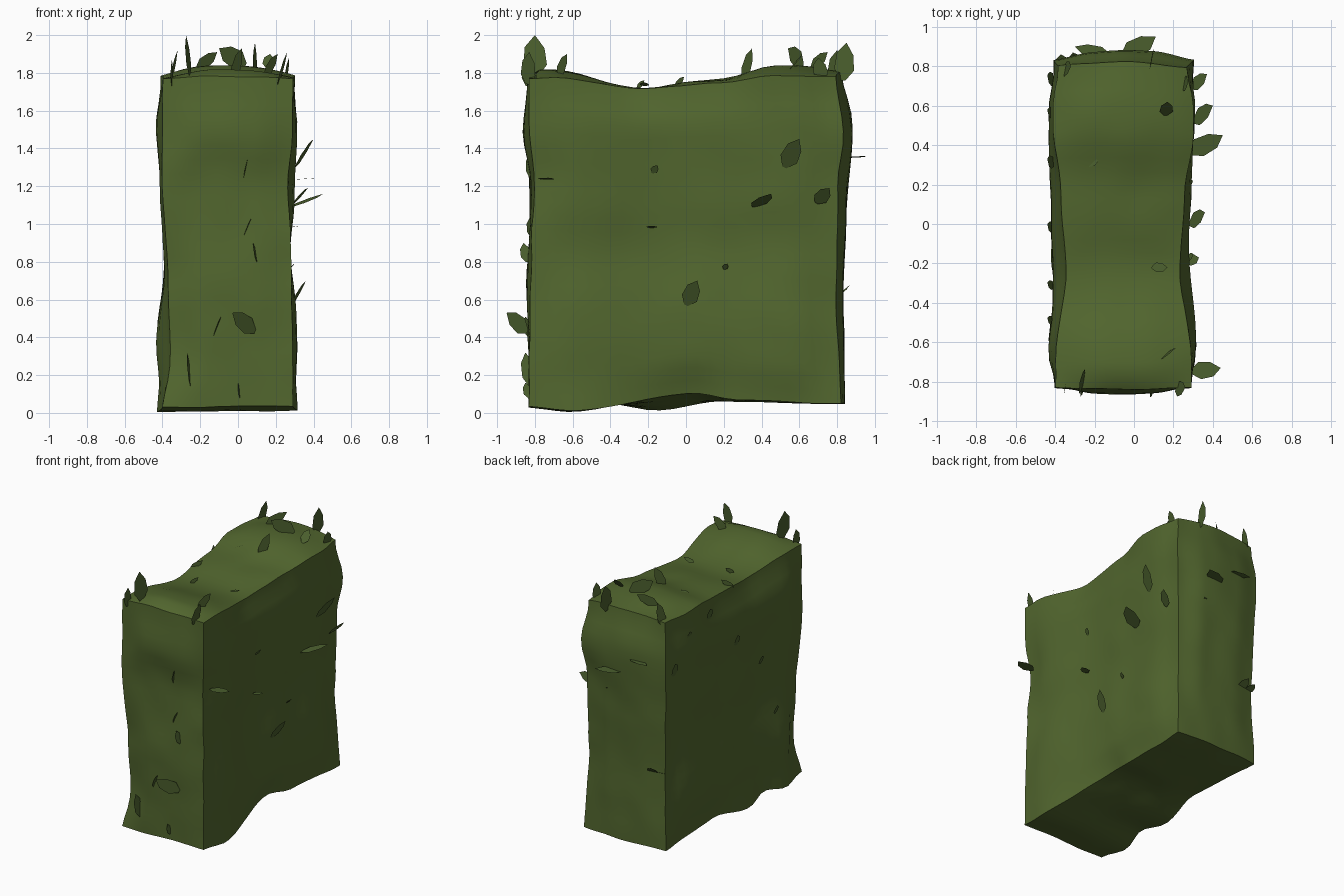
import bpy, bmesh, math
from mathutils import Vector, noise

if "Cube" in bpy.data.objects:
    bpy.data.objects.remove(bpy.data.objects["Cube"])


def material(name, color):
    m = bpy.data.materials.new(name)
    m.diffuse_color = (*color, 1)
    m.use_nodes = True
    m.node_tree.nodes["Principled BSDF"].inputs["Base Color"].default_value = m.diffuse_color
    return m


def curve(points, t):
    """Smoothly interpolated profile value at t."""
    if t <= points[0][0]:
        return points[0][1]
    for (a, va), (b, vb) in zip(points, points[1:]):
        if t <= b:
            k = (t - a) / (b - a)
            return va + (vb - va) * k * k * (3 - 2 * k)
    return points[-1][1]


def lerp(a, b, k):
    return a + (b - a) * k


def near(d):
    """1 on an edge, fading to 0 at 0.2 away from it."""
    k = max(0, 1 - abs(d) / .2)
    return k * k * (3 - 2 * k)


# Wavy outlines of the clipped hedge faces
LEFT_Z = [(0, .01), (.4, -.02), (.75, .02), (1.2, 0), (1.5, -.025), (1.78, .005)]
LEFT_Y = [(-.84, -.405), (-.7, -.415), (-.35, -.385), (.1, -.40), (.55, -.41), (.85, -.385)]
RIGHT_Z = [(0, 0), (.4, .015), (.9, -.02), (1.15, 0), (1.55, .015), (1.78, 0)]
RIGHT_Y = [(-.84, .29), (-.6, .30), (-.1, .26), (.2, .275), (.6, .295), (.85, .275)]
FRONT_Z = [(0, -.825), (.3, -.825), (.65, -.835), (1.2, -.815), (1.5, -.855), (1.78, -.83)]
BACK_Z = [(0, .82), (.65, .815), (1.0, .83), (1.5, .86), (1.78, .80)]
TOP_Y = [(-.84, 1.77), (-.7, 1.775), (-.22, 1.72), (.2, 1.745), (.5, 1.785), (.84, 1.78)]
CROWN_Y = [(-.84, .01), (-.76, .045), (-.22, 0), (.1, .02), (.6, .06), (.85, .03)]
BOTTOM_NEAR = [(-.84, .035), (-.6, .01), (.05, .105), (.3, .065), (.84, .05)]
BOTTOM_FAR = [(-.84, .03), (-.6, .005), (-.38, .045), (-.15, .01), (.2, .06), (.84, .05)]
# Outward shift of the vertical corners along height
CORNER_FR = [(0, 0), (.4, 0), (.9, -.012), (1.22, -.028), (1.5, 0), (1.78, 0)]
CORNER_BR = [(0, 0), (.6, -.025), (1.2, -.015), (1.5, .012), (1.78, -.025)]
CORNER_FL = [(0, 0), (.3, -.045), (.7, -.03), (1.2, 0), (1.78, 0)]
CORNER_BL = [(0, 0), (.6, -.015), (1.5, .01), (1.78, -.015)]


def side_shift(d, y, z, front, back, bottom):
    """Outward shift of a long face, tied to the shared edges around it."""
    d = lerp(d, curve(TOP_Y, y) - 1.775, near(1.78 - z))
    d = lerp(d, .035 - curve(bottom, y), near(z - .03))
    d = lerp(d, curve(front, z), near(y + .83))
    return lerp(d, curve(back, z), near(y - .84))


def shape(p):
    """Map a unit-cube point (0..1) onto the hedge."""
    y0, z0, x0 = lerp(-.83, .84, p.y), lerp(.03, 1.78, p.z), lerp(-.4, .29, p.x)
    bulge = 1 - (2 * p.x - 1) ** 2
    left = side_shift(-.4 - curve(LEFT_Y, y0) - curve(LEFT_Z, z0), y0, z0,
                      CORNER_FL, CORNER_BL, BOTTOM_FAR)
    right = side_shift(curve(RIGHT_Y, y0) + curve(RIGHT_Z, z0) - .29, y0, z0,
                       CORNER_FR, CORNER_BR, BOTTOM_NEAR)
    x = lerp(-.4 - left, .29 + right, p.x)
    nl, nr = near(x0 + .4), near(x0 - .29)
    front = lerp(-.83 - curve(FRONT_Z, z0), curve(CORNER_FL, z0), nl)
    front = lerp(front, curve(CORNER_FR, z0), nr)
    back = lerp(curve(BACK_Z, z0) - .82, curve(CORNER_BL, z0), nl)
    back = lerp(back, curve(CORNER_BR, z0), nr)
    y = lerp(-.83 - front - .008 * bulge, .82 + back + .02 * bulge, p.y)
    z = lerp(lerp(curve(BOTTOM_FAR, y0), curve(BOTTOM_NEAR, y0), p.x),
             curve(TOP_Y, y0) + curve(CROWN_Y, y0) * bulge, p.z)
    q = Vector((x, y, z))
    return q + noise.noise_vector(q * 5) * .007


# Hedge body: dense cube pushed into the wavy outlines
bm = bmesh.new()
bmesh.ops.create_cube(bm, size=1)
bmesh.ops.subdivide_edges(bm, edges=bm.edges[:], cuts=23, use_grid_fill=True)
for v in bm.verts:
    v.co = shape(v.co + Vector((.5, .5, .5)))
mesh = bpy.data.meshes.new("hedge_body")
bm.to_mesh(mesh)
bm.free()
body = bpy.data.objects.new("hedge_body", mesh)
bpy.context.collection.objects.link(body)
mesh.materials.append(material("hedge_green", (.085, .135, .028)))
bpy.context.view_layer.objects.active = body
body.select_set(True)
bpy.ops.object.shade_smooth_by_angle(angle=math.radians(45))

# Stray leaves: flat pointed blades
leaf_bm = bmesh.new()
OUTLINE = [(0, .12), (.28, .5), (.68, .4), (1, 0), (.72, -.42), (.3, -.48), (0, -.12)]


def leaf(base, tip, width, side):
    """One blade from base to tip, widened along the side direction."""
    base, along = Vector(base), Vector(tip) - Vector(base)
    side = Vector(side)
    side = (side - side.project(along)).normalized()
    leaf_bm.faces.new([leaf_bm.verts.new(base + along * t + side * s * width)
                       for t, s in OUTLINE])


X, Y, Z = (1, .15, 0), (.2, 1, 0), (0, 0, 1)

# Right side
leaf((.28, .36, 1.09), (.45, .45, 1.16), .10, (-.5, 1, 0))
leaf((.30, .52, 1.30), (.40, .60, 1.45), .10, Y)
leaf((.29, .69, 1.11), (.37, .76, 1.19), .08, Y)
leaf((.28, .00, .57), (.36, .06, .70), .09, Y)
leaf((.29, -.75, 1.235), (.44, -.73, 1.245), .09, Y)
leaf((.26, -.19, .98), (.33, -.17, .99), .06, Y)
leaf((.27, -.18, 1.27), (.30, -.15, 1.31), .04, Y)
leaf((.27, .20, .76), (.30, .22, .79), .03, Y)

# Front
leaf((.09, -.84, .43), (-.03, -.95, .53), .10, Z)
leaf((-.25, -.82, .14), (-.27, -.85, .32), .08, Y)
leaf((.01, -.83, .08), (0, -.85, .16), .05, Y)
leaf((.10, -.84, .80), (.08, -.86, .90), .06, Y)
leaf((-.13, -.83, .40), (-.09, -.85, .51), .05, Y)
leaf((.03, -.82, 1.24), (.06, -.83, 1.37), .05, Y)
leaf((.03, -.82, .93), (.07, -.83, 1.03), .04, Y)

# Top
leaf((-.255, -.80, 1.78), (-.275, -.80, 2.0), .13, Y)
leaf((.21, -.84, 1.74), (.26, -.83, 1.91), .08, Y)
leaf((.14, -.68, 1.78), (.21, -.63, 1.90), .06, (1, 1, 0))
leaf((-.35, -.84, 1.73), (-.35, -.83, 1.87), .07, Y)
leaf((.09, .83, 1.76), (.09, .85, 1.96), .11, Y)
leaf((-.36, .78, 1.74), (-.32, .80, 1.92), .08, Y)
leaf((-.22, .66, 1.82), (-.11, .75, 1.91), .07, Z)
leaf((.04, .62, 1.84), (-.10, .54, 1.93), .11, Z)
leaf((.16, .55, 1.82), (.17, .62, 1.90), .07, X)
leaf((-.03, .30, 1.76), (.02, .35, 1.93), .07, (1, 1, 0))
leaf((.25, .72, 1.76), (.27, .70, 1.88), .08, Y)
leaf((-.25, .31, 1.77), (-.18, .32, 1.80), .05, Y)
leaf((.09, -.22, 1.73), (.17, -.22, 1.75), .05, Y)
leaf((-.22, -.26, 1.72), (-.18, -.22, 1.76), .03, Z)
leaf((-.36, -.06, 1.72), (-.29, -.01, 1.78), .04, Z)

# Back
leaf((-.06, .85, 1.35), (.11, .95, 1.36), .10, (-.5, 1, 0))
leaf((-.12, .85, 1.47), (-.30, .90, 1.47), .07, Y)
leaf((-.28, .79, .60), (-.31, .87, .68), .08, X)
leaf((-.36, .79, .62), (-.37, .86, .66), .07, X)
leaf((.05, .82, 1.16), (.08, .86, 1.19), .04, X)

# Left side
for y, z, size in [(.72, 1.35, .12), (.30, 1.62, .11), (.55, 1.55, .10),
                   (-.03, 1.30, .10), (-.32, 1.05, .08), (-.50, .60, .08)]:
    leaf((-.405, y, z), (-.44, y + size * .3, z + size), size * .6, (0, 1, 0))

leaf_mesh = bpy.data.meshes.new("leaves")
leaf_bm.to_mesh(leaf_mesh)
leaf_bm.free()
leaf_mesh.materials.append(material("leaf_green", (.07, .115, .027)))
bpy.context.collection.objects.link(bpy.data.objects.new("leaves", leaf_mesh))
